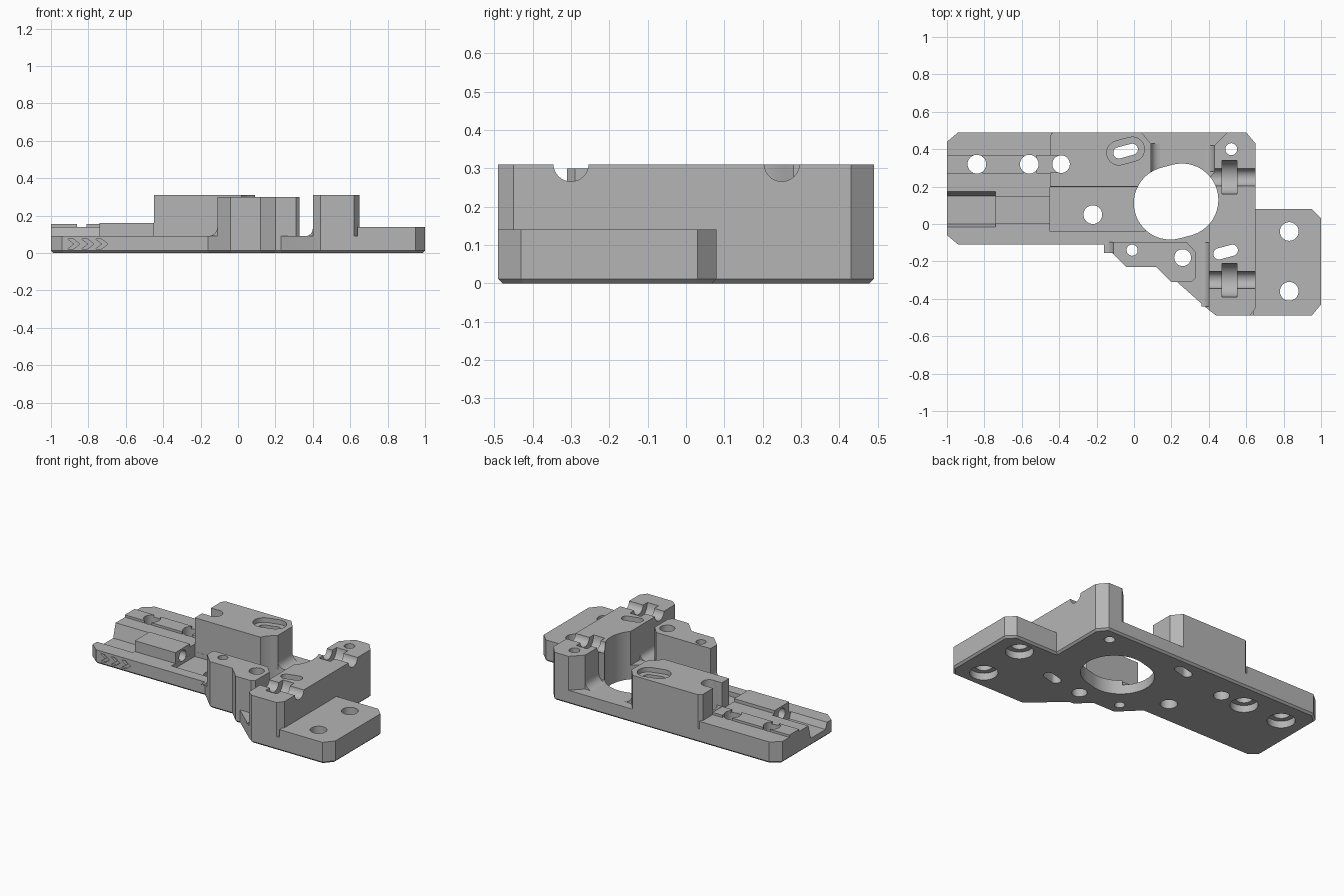
import bpy, bmesh, math
from mathutils import Vector

cube = bpy.data.objects.get("Cube")
if cube:
    bpy.data.objects.remove(cube, do_unlink=True)

grey = bpy.data.materials.new("plain grey")
grey.use_nodes = True
colour = (0.46, 0.46, 0.46, 1)
grey.diffuse_color = colour
grey.node_tree.nodes["Principled BSDF"].inputs["Base Color"].default_value = colour

parts, cutters = [], []
MAP = {"z": lambda a, b, h: (a, b, h),
       "x": lambda a, b, h: (h, a, b),
       "y": lambda a, b, h: (a, h, b)}


def prism(name, pts, lo, hi, axis="z", group=parts, chamfer=0):
    """Extrude a flat outline between two levels along an axis."""
    bm = bmesh.new()
    low = [bm.verts.new(MAP[axis](a, b, lo)) for a, b in pts]
    high = [bm.verts.new(MAP[axis](a, b, hi)) for a, b in pts]
    bottom = bm.faces.new(low[::-1])
    bm.faces.new(high)
    n = len(pts)
    for i in range(n):
        j = (i + 1) % n
        bm.faces.new((low[i], low[j], high[j], high[i]))
    bmesh.ops.recalc_face_normals(bm, faces=bm.faces)
    if chamfer:
        bmesh.ops.bevel(bm, geom=list(bottom.edges), offset=chamfer,
                        segments=1, affect="EDGES")
    mesh = bpy.data.meshes.new(name)
    bm.to_mesh(mesh)
    bm.free()
    mesh.materials.append(grey)
    ob = bpy.data.objects.new(name, mesh)
    bpy.context.scene.collection.objects.link(ob)
    group.append(ob)
    return ob


def box(x0, x1, y0, y1):
    return [(x0, y0), (x1, y0), (x1, y1), (x0, y1)]


def stadium(cx, cy, r, half=0.0, tilt=0.0, n=16):
    """Circle, or a slot with rounded ends when half is above zero."""
    t = math.radians(tilt)
    pts = []
    for side in (1, -1):
        start = t - math.pi / 2 + (0 if side > 0 else math.pi)
        ox, oy = cx + side * half * math.cos(t), cy + side * half * math.sin(t)
        last = n + 1 if half else n
        for i in range(last):
            a = start + math.pi * i / n
            pts.append((ox + r * math.cos(a), oy + r * math.sin(a)))
    return pts


def cut(name, pts, lo=-0.1, hi=0.5, axis="z"):
    prism(name + "_cutter", pts, lo, hi, axis, cutters).hide_render = True


def fillet(name, x, z, r, side, y0, y1):
    """Concave corner strip where a wall meets the floor."""
    arc = [(x + side * r * (1 - math.sin(a)), z + r * (1 - math.cos(a)))
           for a in [math.pi / 2 * i / 6 for i in range(7)]]
    prism(name, [(x, z)] + arc, y0, y1, "y")


# Base plate
FLOOR, DECK, TOP = 0.09, 0.14, 0.31
outline = [(-0.94, 0.49), (-1, 0.44), (-1, -0.06), (-0.94, -0.11), (-0.16, -0.11),
           (-0.04, -0.23), (0.12, -0.23), (0.2, -0.31), (0.23, -0.31), (0.4, -0.46),
           (0.44, -0.49), (0.95, -0.49), (1, -0.43), (1, 0.03), (0.95, 0.08),
           (0.65, 0.08), (0.65, 0.43), (0.6, 0.49)]
prism("base_plate", outline, 0, FLOOR, chamfer=0.012)

# Mounting wing
prism("mounting_wing", [(0.64, -0.49), (0.95, -0.49), (1, -0.43), (1, 0.03),
                        (0.95, 0.08), (0.64, 0.08)], FLOOR, DECK)

# Rear rail with raised pads, and sensor bar
prism("rear_rail", [(-1, 0.15), (-0.44, 0.15), (-0.44, 0.49), (-0.94, 0.49),
                    (-1, 0.44)], FLOOR, DECK)
for i, (x0, x1) in enumerate([(-1, -0.86), (-0.81, -0.59), (-0.52, -0.44)]):
    prism(f"rail_pad_{i + 1}", box(x0, x1, 0.27, 0.37), DECK, 0.155)
prism("long_bar", box(-0.74, -0.45, 0, 0.15), FLOOR, 0.16)

# Tall blocks
prism("rear_block", [(-0.45, 0.2), (0.02, 0.2), (0.09, 0.28), (0.09, 0.43),
                     (0.04, 0.49), (-0.43, 0.49), (-0.45, 0.47)], FLOOR, TOP)
prism("side_block", [(0.4, -0.46), (0.44, -0.49), (0.62, -0.49), (0.65, -0.45),
                     (0.65, 0.43), (0.6, 0.49), (0.5, 0.49), (0.43, 0.42),
                     (0.43, 0.28), (0.4, 0.24)], FLOOR, TOP)
prism("front_pillar", [(-0.11, -0.095), (-0.11, -0.16), (-0.04, -0.23), (0.12, -0.23),
                       (0.2, -0.31), (0.31, -0.31), (0.33, -0.29), (0.33, -0.15),
                       (0.28, -0.095)], FLOOR, 0.3)

# Rounded inside corners
fillet("rear_block_fillet", 0.09, FLOOR, 0.05, 1, 0.28, 0.43)
fillet("side_block_rear_fillet", 0.43, FLOOR, 0.05, -1, 0.28, 0.42)
fillet("side_block_front_fillet", 0.4, FLOOR, 0.04, -1, -0.44, -0.1)
fillet("pillar_fillet", -0.11, FLOOR, 0.05, -1, -0.155, -0.095)

# Large opening and screw holes
cut("opening", stadium(0.225, 0.12, 0.195, 0.032, 15, 28))
screw_holes = [(-0.84, 0.32, 0.05), (-0.56, 0.32, 0.05), (0.83, -0.04, 0.05),
               (0.83, -0.36, 0.05), (-0.39, 0.32, 0.047), (-0.22, 0.05, 0.05),
               (-0.01, -0.14, 0.03), (0.26, -0.18, 0.045), (0.52, 0.4, 0.032)]
for i, (x, y, r) in enumerate(screw_holes):
    cut("hole", stadium(x, y, r))
    if i < 4:
        cut("counterbore", stadium(x, y, 0.082), -0.1, 0.045)

# Slanted slots, one in a shallow recess
cut("rear_slot", stadium(-0.045, 0.39, 0.03, 0.037, 15))
cut("rear_slot_recess", stadium(-0.045, 0.39, 0.065, 0.037, 15), 0.28)
cut("side_slot", stadium(0.49, -0.15, 0.03, 0.037, 15))
cut("block_notch", box(-0.5, -0.39, 0.275, 0.365), 0.157)

# Sunken pocket, tapered channel and bar bore
cut("pocket", box(-0.449, 0.06, -0.04, 0.199), 0.06, 0.2)
cut("channel", [(-0.03, 0.12), (0, 0.05), (0.15, 0.05), (0.19, 0.2)],
    -1.1, -0.741, "x")
cut("bore", stadium(0.075, 0.112, 0.035), -0.8, -0.4, "x")

# Rod seats with strap recesses
for y in (-0.3, 0.25):
    cut("rod_seat", stadium(y, 0.312, 0.046), 0.36, 0.7, "x")
    cut("strap_recess", stadium(y, 0.312, 0.09), 0.47, 0.55, "x")

# Engraved arrows
for x in (-0.91, -0.835, -0.76):
    cut("arrow", [(x, 0.022), (x + 0.03, 0.022), (x + 0.065, 0.048), (x + 0.03, 0.074),
                  (x, 0.074), (x + 0.035, 0.048)], -0.2, -0.095, "y")


def bounds(ob):
    vs = [v.co for v in ob.data.vertices]
    return (Vector([min(v[i] for v in vs) for i in range(3)]),
            Vector([max(v[i] for v in vs) for i in range(3)]))


# Cut every part, then bake the result
for ob in parts:
    lo, hi = bounds(ob)
    for c in cutters:
        clo, chi = bounds(c)
        if all(clo[i] < hi[i] and chi[i] > lo[i] for i in range(3)):
            mod = ob.modifiers.new("cut", "BOOLEAN")
            mod.operation = "DIFFERENCE"
            mod.solver = "EXACT"
            mod.object = c
bpy.context.view_layer.update()
graph = bpy.context.evaluated_depsgraph_get()
baked = [bpy.data.meshes.new_from_object(ob.evaluated_get(graph)) for ob in parts]
for ob, mesh in zip(parts, baked):
    ob.modifiers.clear()
    ob.data = mesh
for c in cutters:
    bpy.data.objects.remove(c, do_unlink=True)

# Smooth round walls, sharp edges
bpy.ops.object.select_all(action="DESELECT")
for ob in parts:
    ob.select_set(True)
bpy.context.view_layer.objects.active = parts[0]
bpy.ops.object.shade_smooth_by_angle(angle=math.radians(25))
